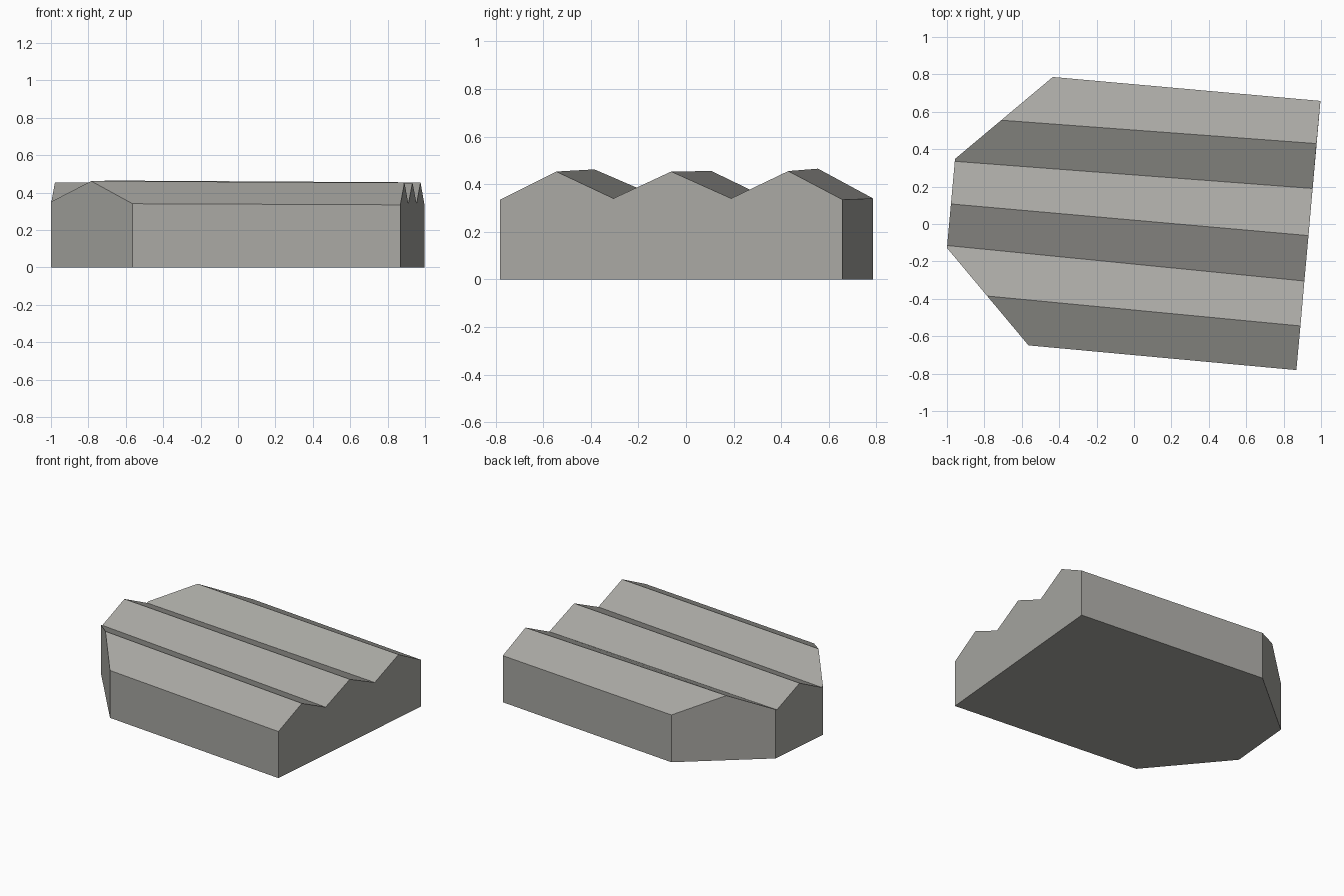
import bpy, bmesh
from mathutils import Vector

if "Cube" in bpy.data.objects:
    bpy.data.objects.remove(bpy.data.objects["Cube"])

concrete = bpy.data.materials.new("warm grey")
concrete.diffuse_color = (0.40, 0.395, 0.37, 1)
concrete.use_nodes = True
concrete.node_tree.nodes["Principled BSDF"].inputs["Base Color"].default_value = concrete.diffuse_color

# Sawtooth roof lines, back to front: right end (x, y, z), left end (x, y, z)
lines = [
    ((0.997, 0.658, 0.335), (-0.434, 0.786, 0.34)),    # back eave
    ((0.976, 0.43, 0.455), (-0.71, 0.555, 0.465)),     # ridge
    ((0.955, 0.19, 0.34), (-0.957, 0.335, 0.345)),     # valley
    ((0.933, -0.062, 0.453), (-0.976, 0.107, 0.455)),  # ridge
    ((0.911, -0.305, 0.34), (-0.999, -0.115, 0.345)),  # valley
    ((0.89, -0.545, 0.453), (-0.785, -0.385, 0.462)),  # ridge
    ((0.868, -0.781, 0.335), (-0.564, -0.649, 0.341)), # front eave
]
# Ground lines under the two eaves
for i in (6, 0):
    (a, b, _), (c, d, _) = lines[i]
    lines.append(((a, b, 0), (c, d, 0)))

# Loft the hall, running past its left end
bm = bmesh.new()
right, left = [], []
for r, l in lines:
    r, l = Vector(r), Vector(l)
    right.append(bm.verts.new(r))
    left.append(bm.verts.new(r.lerp(l, 1.5)))
n = len(lines)
for i in range(n):
    j = (i + 1) % n
    bm.faces.new((right[i], right[j], left[j], left[i]))
bm.faces.new(right)
bm.faces.new(left)
bmesh.ops.recalc_face_normals(bm, faces=bm.faces)

# Trim the left end with three upright walls, capping each cut
corners = [(-0.434, 0.786), (-0.957, 0.348), (-1.0, -0.128), (-0.564, -0.649)]
for (ax, ay), (bx, by) in zip(corners, corners[1:]):
    normal = Vector((by - ay, ax - bx, 0)).normalized()
    if normal.x > 0:
        normal = -normal
    geom = bm.verts[:] + bm.edges[:] + bm.faces[:]
    bmesh.ops.bisect_plane(bm, geom=geom, dist=1e-5, plane_co=(ax, ay, 0),
                           plane_no=normal, clear_outer=True)
    bmesh.ops.holes_fill(bm, edges=[e for e in bm.edges if e.is_boundary], sides=0)
bmesh.ops.recalc_face_normals(bm, faces=bm.faces)

mesh = bpy.data.meshes.new("sawtooth_hall")
bm.to_mesh(mesh)
bm.free()
mesh.materials.append(concrete)
hall = bpy.data.objects.new("sawtooth_hall", mesh)
bpy.context.collection.objects.link(hall)
